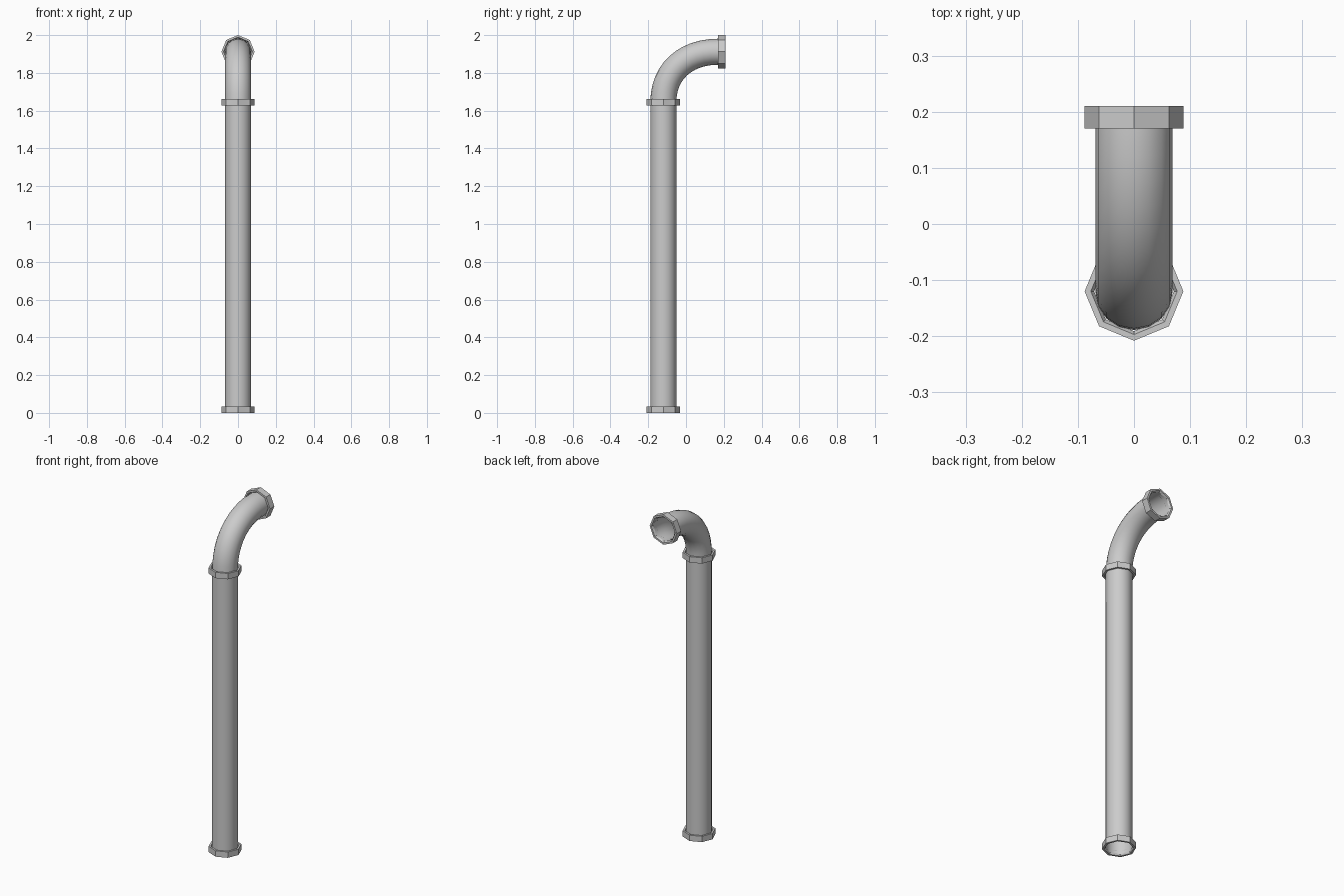
import bpy, bmesh, math
from mathutils import Vector, Matrix

if "Cube" in bpy.data.objects:
    bpy.data.objects.remove(bpy.data.objects["Cube"])

PIPE_R, COLLAR_R = 0.069, 0.088
PIPE_Y, TOP_Z = -0.12, 1.912


def loft(name, rings, smooth):
    """Join successive rings of points into an open shell."""
    bm = bmesh.new()
    loops = [[bm.verts.new(p) for p in ring] for ring in rings]
    n = len(loops[0])
    for a, b in zip(loops, loops[1:]):
        for i in range(n):
            j = (i + 1) % n
            bm.faces.new((a[i], a[j], b[j], b[i]))
    for f in bm.faces:
        f.smooth = smooth
    me = bpy.data.meshes.new(name)
    bm.to_mesh(me)
    bm.free()
    ob = bpy.data.objects.new(name, me)
    bpy.context.collection.objects.link(ob)
    return ob


def tube(name, path, sides=16):
    """Sweep a round section along (centre, tangent) pairs in the YZ plane."""
    x = Vector((1, 0, 0))
    rings = []
    for c, t in path:
        side = t.normalized().cross(x)
        rings.append([c + PIPE_R * (x * math.cos(a) + side * math.sin(a))
                      for a in (2 * math.pi * i / sides for i in range(sides))])
    return loft(name, rings, True)


def collar(name, location, h, tilt=0):
    """Octagonal ring whose inner lips slope in to the pipe."""
    profile = [(0.071, 0.010), (0.077, 0), (COLLAR_R, 0),
               (COLLAR_R, h), (0.077, h), (0.071, h - 0.010)]
    m = Matrix.Translation(location) @ Matrix.Rotation(tilt, 4, 'X')
    rings = [[m @ Vector((r * math.cos(i * math.pi / 4), r * math.sin(i * math.pi / 4), z))
              for i in range(8)] for r, z in profile]
    return loft(name, rings, False)


# Straight upright pipe
up, back = Vector((0, 0, 1)), Vector((0, 1, 0))
tube("upright_pipe", [(Vector((0, PIPE_Y, z)), up) for z in (0.006, 1.645)])

# Elbow: bezier bend from vertical to horizontal, then a short run into the collar
p0, p3 = Vector((0, PIPE_Y, 1.645)), Vector((0, 0.17, TOP_Z))
p1, p2 = p0 + up * 0.6 * (p3.z - p0.z), p3 - back * 0.6 * (p3.y - p0.y)
bend = []
for k in range(13):
    t = k / 12
    s = 1 - t
    pos = p0 * s**3 + p1 * 3 * s * s * t + p2 * 3 * s * t * t + p3 * t**3
    tan = (p1 - p0) * s * s + (p2 - p1) * 2 * s * t + (p3 - p2) * t * t
    bend.append((pos, tan))
bend.append((Vector((0, 0.204, TOP_Z)), back))
tube("elbow_pipe", bend)

# Octagonal collars
collar("base_collar", (0, PIPE_Y, 0), 0.034)
collar("joint_collar", (0, PIPE_Y, 1.628), 0.034)
collar("outlet_collar", (0, 0.17, TOP_Z), 0.04, -math.pi / 2)
